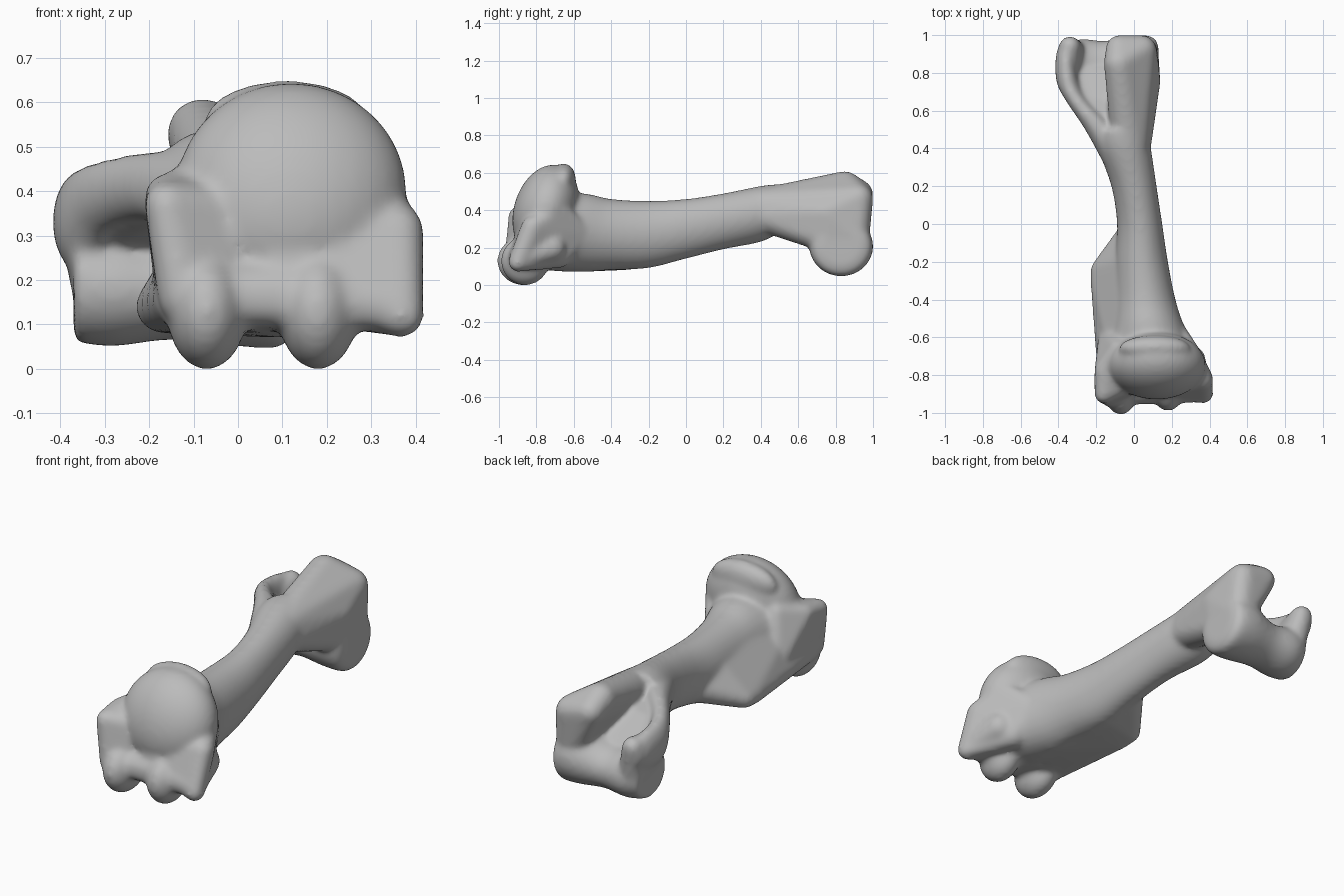
import bpy
import bmesh
from math import sin, cos, tau, radians
from mathutils import Matrix

cube = bpy.data.objects.get("Cube")
if cube:
    bpy.data.objects.remove(cube, do_unlink=True)

bm = bmesh.new()


def blend(a, b, c, d, t):
    """Smooth interpolation between stations b and c."""
    return [q + 0.5 * t * (r - p + t * (2 * p - 5 * q + 4 * r - s + t * (3 * (q - r) + s - p)))
            for p, q, r, s in zip(a, b, c, d)]


def tube(stations, along_x=False, sides=28, steps=5):
    """Loft of ellipses; station = position along axis, centre u, centre z, radius u, radius z."""
    padded = [stations[0]] + stations + [stations[-1]]
    sections = []
    for i in range(len(stations) - 1):
        for k in range(steps):
            sections.append(blend(*padded[i:i + 4], k / steps))
    sections.append(stations[-1])
    rings = []
    for pos, u, z, ru, rz in sections:
        ring = []
        for k in range(sides):
            a = tau * k / sides
            across, up = u + ru * cos(a), z + rz * sin(a)
            co = (pos, across, up) if along_x else (across, pos, up)
            ring.append(bm.verts.new(co))
        rings.append(ring)
    faces = [bm.faces.new(rings[0]), bm.faces.new(rings[-1][::-1])]
    for low, high in zip(rings, rings[1:]):
        for k in range(sides):
            n = (k + 1) % sides
            faces.append(bm.faces.new((low[k], high[k], high[n], low[n])))
    bmesh.ops.recalc_face_normals(bm, faces=faces)


def blob(centre, radii, tilt=0):
    """Ellipsoid, tilted about x in degrees."""
    matrix = (Matrix.Translation(centre)
              @ Matrix.Rotation(radians(tilt), 4, "X")
              @ Matrix.Diagonal((*radii, 1)))
    bmesh.ops.create_uvsphere(bm, u_segments=32, v_segments=20, radius=1, matrix=matrix)


def mass(*balls):
    """Skin stretched tightly over balls; ball = x, y, z, radius."""
    part = bmesh.new()
    for x, y, z, r in balls:
        bmesh.ops.create_icosphere(part, subdivisions=3, radius=r,
                                   matrix=Matrix.Translation((x, y, z)))
    bmesh.ops.delete(part, geom=part.faces[:], context="FACES_ONLY")
    bmesh.ops.delete(part, geom=part.edges[:], context="EDGES_FACES") if not part.verts else None
    hull = bmesh.ops.convex_hull(part, input=part.verts[:])
    inside = [e for e in hull["geom_interior"] if isinstance(e, bmesh.types.BMVert)]
    bmesh.ops.delete(part, geom=inside, context="VERTS")
    loose = [e for e in part.edges if not e.link_faces]
    bmesh.ops.delete(part, geom=loose, context="EDGES")
    bmesh.ops.recalc_face_normals(part, faces=part.faces[:])
    copy = {v: bm.verts.new(v.co) for v in part.verts}
    for face in part.faces:
        bm.faces.new([copy[v] for v in face.verts])
    part.free()


# Main shaft
tube([
    (-0.88, 0.1, 0.28, 0.22, 0.15),
    (-0.75, 0.1, 0.28, 0.26, 0.2),
    (-0.55, 0.08, 0.28, 0.19, 0.21),
    (-0.4, 0.06, 0.27, 0.16, 0.19),
    (-0.2, 0.04, 0.27, 0.14, 0.18),
    (0, 0.03, 0.3, 0.12, 0.16),
    (0.2, 0, 0.34, 0.12, 0.15),
    (0.4, -0.05, 0.38, 0.14, 0.15),
    (0.5, -0.06, 0.41, 0.13, 0.13),
])

# Sloping flange from the shaft down to the outer crest
mass((-0.18, -0.24, 0.14, 0.05), (-0.17, -0.32, 0.14, 0.06), (-0.14, -0.55, 0.14, 0.06),
     (-0.12, -0.85, 0.16, 0.07), (-0.05, -0.8, 0.32, 0.07), (0, -0.5, 0.32, 0.09),
     (0.01, -0.2, 0.31, 0.09), (0.01, -0.03, 0.24, 0.08), (0.1, -0.55, 0.14, 0.07),
     (0.06, -0.2, 0.18, 0.08))

# Rounded joint head and its overhanging rim
blob((0.12, -0.75, 0.4), (0.26, 0.17, 0.25), tilt=-18)
blob((0.11, -0.66, 0.55), (0.19, 0.07, 0.1), tilt=-10)

# Inner flank beside the head
mass((0.37, -0.9, 0.12, 0.05), (0.36, -0.82, 0.31, 0.06), (0.3, -0.68, 0.4, 0.05),
     (0.21, -0.56, 0.28, 0.06), (0.24, -0.68, 0.16, 0.07), (0.1, -0.83, 0.24, 0.09))

# Outer flank ending in a raised lip
mass((-0.16, -0.9, 0.37, 0.05), (-0.16, -0.78, 0.39, 0.05), (-0.08, -0.66, 0.42, 0.05),
     (-0.12, -0.91, 0.16, 0.06), (-0.12, -0.6, 0.2, 0.07), (0, -0.78, 0.32, 0.1))

# Two lower knobs joined by a grooved skirt
blob((-0.07, -0.87, 0.128), (0.09, 0.14, 0.13))
blob((0.18, -0.86, 0.128), (0.09, 0.13, 0.13))
mass((-0.12, -0.9, 0.16, 0.06), (-0.07, -0.88, 0.17, 0.07), (0.18, -0.88, 0.17, 0.07),
     (0.36, -0.89, 0.14, 0.055), (0.3, -0.72, 0.2, 0.08), (-0.05, -0.7, 0.18, 0.1))

# Inner column, with a high ridge beside the hollow
mass((-0.08, 0.85, 0.53, 0.08), (-0.08, 0.93, 0.49, 0.07), (0.04, 0.92, 0.46, 0.08),
     (0.05, 0.9, 0.25, 0.08), (0.055, 0.75, 0.38, 0.085), (0.05, 0.76, 0.25, 0.08),
     (-0.02, 0.42, 0.42, 0.1), (0, 0.44, 0.37, 0.095), (-0.07, 0.68, 0.49, 0.06))

# Outer column, slanting away from the shaft
tube([
    (0.3, -0.07, 0.38, 0.08, 0.1),
    (0.5, -0.18, 0.41, 0.08, 0.08),
    (0.65, -0.3, 0.39, 0.06, 0.08),
    (0.75, -0.35, 0.34, 0.06, 0.11),
    (0.88, -0.36, 0.33, 0.055, 0.1),
    (0.97, -0.34, 0.34, 0.05, 0.07),
])
mass((-0.34, 0.94, 0.37, 0.055), (-0.35, 0.76, 0.33, 0.05), (-0.31, 0.9, 0.2, 0.07),
     (-0.31, 0.76, 0.2, 0.06))

# Sunken web closing the hollow between the columns
mass((-0.1, 0.48, 0.4, 0.05), (-0.26, 0.66, 0.38, 0.035), (-0.04, 0.64, 0.39, 0.035),
     (-0.32, 0.8, 0.29, 0.035), (-0.04, 0.8, 0.29, 0.035))

# Grooved hinge roller across the far end
tube([
    (-0.37, 0.82, 0.19, 0.13, 0.13),
    (-0.28, 0.83, 0.18, 0.15, 0.13),
    (-0.15, 0.83, 0.18, 0.14, 0.115),
    (0, 0.83, 0.205, 0.17, 0.155),
    (0.1, 0.83, 0.205, 0.16, 0.155),
    (0.13, 0.83, 0.21, 0.11, 0.11),
], along_x=True)

# Fuse the masses into one smooth surface
rough = bpy.data.meshes.new("bone_masses")
bm.to_mesh(rough)
bm.free()
bone = bpy.data.objects.new("upper_limb_bone", rough)
bpy.context.scene.collection.objects.link(bone)
remesh = bone.modifiers.new("fuse", "REMESH")
remesh.mode = "VOXEL"
remesh.voxel_size = 0.012
smooth = bone.modifiers.new("soften", "SMOOTH")
smooth.factor = 0.5
smooth.iterations = 16
bpy.context.view_layer.update()
graph = bpy.context.evaluated_depsgraph_get()
mesh = bpy.data.meshes.new_from_object(bone.evaluated_get(graph))
bone.modifiers.clear()
bone.data = mesh
bpy.data.meshes.remove(rough)

# Single plain grey
grey = bpy.data.materials.new("bone_grey")
grey.use_nodes = True
colour = (0.5, 0.5, 0.5, 1)
grey.diffuse_color = colour
grey.node_tree.nodes["Principled BSDF"].inputs["Base Color"].default_value = colour
mesh.materials.clear()
mesh.materials.append(grey)
for face in mesh.polygons:
    face.use_smooth = True
mesh.update()
